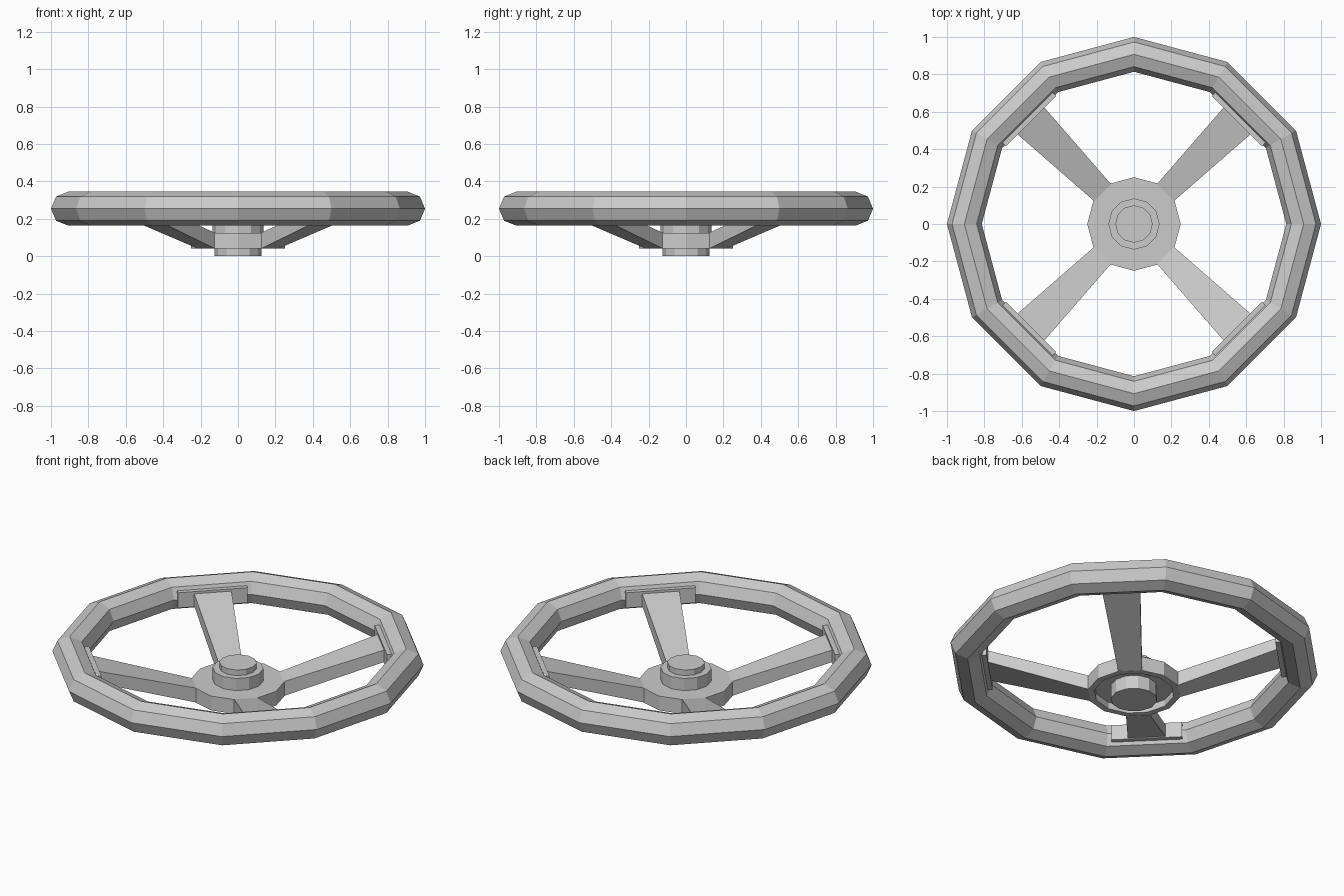
import bpy, bmesh
from math import sin, cos, pi, radians
from mathutils import Matrix

if "Cube" in bpy.data.objects:
    bpy.data.objects.remove(bpy.data.objects["Cube"])

SIDES = 12


def make_object(name, bm):
    bmesh.ops.recalc_face_normals(bm, faces=bm.faces)
    mesh = bpy.data.meshes.new(name)
    bm.to_mesh(mesh)
    bm.free()
    obj = bpy.data.objects.new(name, mesh)
    bpy.context.collection.objects.link(obj)
    return obj


def lathe(name, profile, closed=False):
    """Revolve (radius, z) points in SIDES steps; open profiles are capped."""
    bm = bmesh.new()
    rings = [[bm.verts.new((r * cos(2 * pi * i / SIDES), r * sin(2 * pi * i / SIDES), z))
              for i in range(SIDES)] for r, z in profile]
    pairs = list(zip(rings, rings[1:]))
    if closed:
        pairs.append((rings[-1], rings[0]))
    else:
        bm.faces.new(rings[0])
        bm.faces.new(rings[-1])
    for a, b in pairs:
        for i in range(SIDES):
            j = (i + 1) % SIDES
            bm.faces.new((a[i], a[j], b[j], b[i]))
    return make_object(name, bm)


def bar(name, start, end, angle):
    """Tapered bar between two sections (radius, half width, z low, z high)."""
    bm = bmesh.new()
    a, b = [[bm.verts.new((r, y, z)) for y, z in
             ((-w, lo), (w, lo), (w, hi), (-w, hi))] for r, w, lo, hi in (start, end)]
    bm.faces.new(a)
    bm.faces.new(b)
    for i in range(4):
        j = (i + 1) % 4
        bm.faces.new((a[i], a[j], b[j], b[i]))
    bm.transform(Matrix.Rotation(angle, 4, 'Z'))
    return make_object(name, bm)


# Rim: eight-sided tube
lathe("rim", [(0.907 + 0.093 * cos(k * pi / 4), 0.254 + 0.091 * sin(k * pi / 4))
              for k in range(8)], closed=True)

# Hub: flange with recessed underside and lower stub, stepped collar and cap on top
lathe("hub", [(0.125, 0.0), (0.125, 0.08), (0.215, 0.08), (0.215, 0.04), (0.25, 0.04),
              (0.25, 0.125), (0.137, 0.125), (0.137, 0.197), (0.10, 0.197), (0.10, 0.23)])

# Four spokes with mounting plates on the inside of the rim
for n in range(4):
    angle = radians(45 + 90 * n)
    bar(f"spoke_{n + 1}", (0.238, 0.064, 0.04, 0.125), (0.80, 0.103, 0.222, 0.292), angle)
    bar(f"spoke_plate_{n + 1}", (0.778, 0.19, 0.209, 0.299), (0.84, 0.19, 0.209, 0.299), angle)
